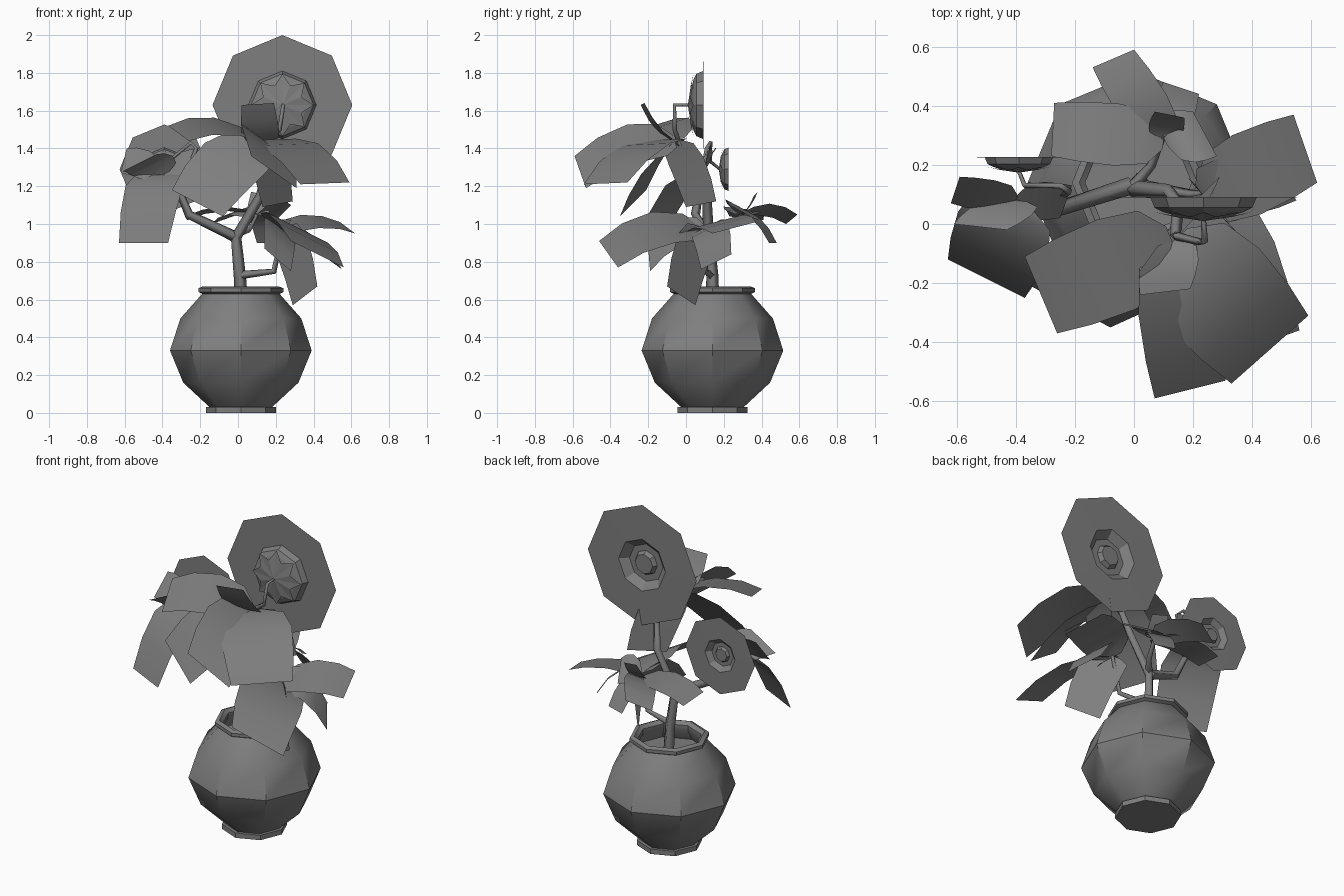
import bpy, bmesh, math
from mathutils import Vector, Matrix

if "Cube" in bpy.data.objects:
    bpy.data.objects.remove(bpy.data.objects["Cube"])

grey = bpy.data.materials.new("dark_grey")
grey.diffuse_color = (.21, .21, .21, 1)
grey.use_nodes = True
grey.node_tree.nodes["Principled BSDF"].inputs["Base Color"].default_value = grey.diffuse_color


def finish(bm, name):
    me = bpy.data.meshes.new(name)
    bm.to_mesh(me)
    bm.free()
    me.materials.append(grey)
    ob = bpy.data.objects.new(name, me)
    bpy.context.collection.objects.link(ob)
    return ob


def lathe(bm, profile, mat, n=8):
    """Revolve (radius, height) points around local z; radius 0 closes the shape."""
    rings = []
    for r, h in profile:
        if r == 0:
            rings.append([bm.verts.new(mat @ Vector((0, 0, h)))] * n)
        else:
            rings.append([bm.verts.new(mat @ Vector((r * math.cos(2 * math.pi * i / n),
                                                     r * math.sin(2 * math.pi * i / n), h)))
                          for i in range(n)])
    for a, b in zip(rings, rings[1:]):
        for i in range(n):
            j = (i + 1) % n
            bm.faces.new(list(dict.fromkeys((a[i], a[j], b[j], b[i]))))


def smooth(ob, deg=40):
    bpy.ops.object.select_all(action='DESELECT')
    ob.select_set(True)
    bpy.context.view_layer.objects.active = ob
    bpy.ops.object.shade_smooth_by_angle(angle=math.radians(deg))


# Pot with hollow neck
bm = bmesh.new()
lathe(bm, [(0, 0), (.185, 0), (.185, .03), (.165, .03), (.305, .16), (.375, .33), (.32, .50),
           (.205, .63), (.225, .64), (.225, .66), (.20, .67), (.18, .65), (.18, .62), (.22, .55),
           (0, .55)],
      Matrix.Translation((.015, .14, 0)))
smooth(finish(bm, "pot"), 35.5)


# Flowers opening towards the back, with star of sepals in front
def flower(name, centre, s):
    mat = (Matrix.Translation(centre) @ Matrix.Rotation(-math.pi / 2, 4, 'X')
           @ Matrix.Scale(s, 4))
    bm = bmesh.new()
    lathe(bm, [(0, -.065), (.08, -.065), (.135, -.05), (.165, -.035), (.18, 0),
               (.37, 0), (.16, .002), (.115, -.04), (.075, -.04), (.06, -.015), (0, -.015)], mat)
    tip = bm.verts.new(mat @ Vector((0, 0, -.08)))
    star = []
    for i in range(16):
        r, h = (.165, -.05) if i % 2 == 0 else (.11, -.065)
        a = math.pi * i / 8
        star.append(bm.verts.new(mat @ Vector((r * math.cos(a), r * math.sin(a), h))))
    for i in range(16):
        bm.faces.new((tip, star[i], star[(i + 1) % 16]))
    finish(bm, name)


flower("large_flower", (.235, .09, 1.63), 1)
flower("small_flower", (-.39, .225, 1.29), .64)


# Stems
def stem(name, pts, radii):
    cu = bpy.data.curves.new(name, 'CURVE')
    cu.dimensions = '3D'
    cu.bevel_depth = 1
    cu.bevel_resolution = 0
    cu.use_fill_caps = True
    cu.materials.append(grey)
    sp = cu.splines.new('POLY')
    sp.points.add(len(pts) - 1)
    for i, (p, pt) in enumerate(zip(sp.points, pts)):
        p.co = (*pt, 1)
        p.radius = radii[0] + (radii[1] - radii[0]) * i / (len(pts) - 1)
    ob = bpy.data.objects.new(name, cu)
    bpy.context.collection.objects.link(ob)
    bpy.ops.object.select_all(action='DESELECT')
    ob.select_set(True)
    bpy.context.view_layer.objects.active = ob
    bpy.ops.object.convert(target='MESH')


stem("main_stem", [(.02, .14, .55), (.01, .14, .72), (-.01, .12, .93), (.12, .11, 1.15),
                   (.15, .07, 1.3), (.14, -.04, 1.44)], (.036, .018))
stem("left_stem", [(-.01, .13, .93), (-.26, .05, 1.05), (-.31, .07, 1.17), (-.40, .08, 1.26)],
     (.03, .015))
stem("right_stem", [(.02, .13, .73), (.19, .1, .75), (.24, .1, .97)], (.022, .012))
stem("back_stem", [(.0, .13, .95), (.06, .2, .97), (.1, .3, 1.05)], (.02, .01))
stem("small_flower_stem", [(-.31, .07, 1.17), (-.22, .11, 1.40), (-.25, .13, 1.43),
                           (-.37, .13, 1.33), (-.39, .18, 1.29)], (.014, .008))
stem("large_flower_stem", [(.14, -.04, 1.44), (.22, -.06, 1.5), (.24, -.06, 1.63),
                           (.235, .01, 1.63)], (.014, .009))


# Leaves: arched strips from a base point to a tip edge
def leaf(name, base, left, right, lift):
    base, left, right = Vector(base), Vector(left), Vector(right)
    mid, across = (left + right) / 2, (right - left) / 2
    bm = bmesh.new()
    prev = None
    for t, w in ((0, .4), (.14, 1.0), (.43, 1.17), (.75, 1.12), (1, 1)):
        c = base.lerp(mid, t) + Vector((0, 0, 4 * lift * t * (1 - t)))
        cur = [bm.verts.new(c - across * w), bm.verts.new(c + across * w)]
        if prev:
            bm.faces.new((prev[0], prev[1], cur[1], cur[0]))
        prev = cur
    smooth(finish(bm, name))


top, low = (.13, -.06, 1.44), (.23, .10, .97)
left, back = (-.40, .08, 1.26), (.10, .29, 1.05)
clusters = {
    "top_leaf": (top, [
        ((.02, -.24, 1.63), (.19, -.22, 1.64), -.04),
        ((.33, -.54, 1.21), (.59, -.31, 1.22), .08),
        ((.07, -.59, 1.36), (.31, -.53, 1.19), .06),
        ((-.37, -.11, 1.52), (-.26, -.37, 1.44), .06),
        ((-.35, -.21, 1.18), (-.08, -.35, 1.04), .05),
        ((.29, .16, 1.12), (.13, .00, 1.09), .04)]),
    "right_leaf": (low, [
        ((.54, .37, 1.01), (.62, .14, .95), .04),
        ((.28, -.46, .91), (.56, -.36, .77), .07),
        ((.29, .05, .57), (.42, -.10, .67), .07),
        ((.14, -.20, .87), (.28, -.19, .75), .06),
        ((.44, .24, .84), (.55, .08, .76), .08)]),
    "left_leaf": (left, [
        ((-.63, -.12, .90), (-.37, -.25, .90), .10),
        ((-.59, .16, 1.40), (-.62, .07, 1.27), .02),
        ((-.21, .13, 1.40), (-.25, .02, 1.27), .01),
        ((-.43, -.02, 1.37), (-.61, .00, 1.28), .02)]),
    "back_leaf": (back, [
        ((.00, .59, 1.05), (-.14, .53, 1.00), .04),
        ((-.28, .23, 1.04), (-.27, .41, 1.02), .04),
        ((.17, .36, 1.15), (.07, .38, 1.17), -.02),
        ((.28, .23, 1.10), (.20, .38, 1.02), .03),
        ((.22, .44, .90), (.10, .48, .90), .05)]),
}
for cname, (base, items) in clusters.items():
    for i, (l, r, lift) in enumerate(items):
        leaf(f"{cname}_{i + 1}", base, l, r, lift)
